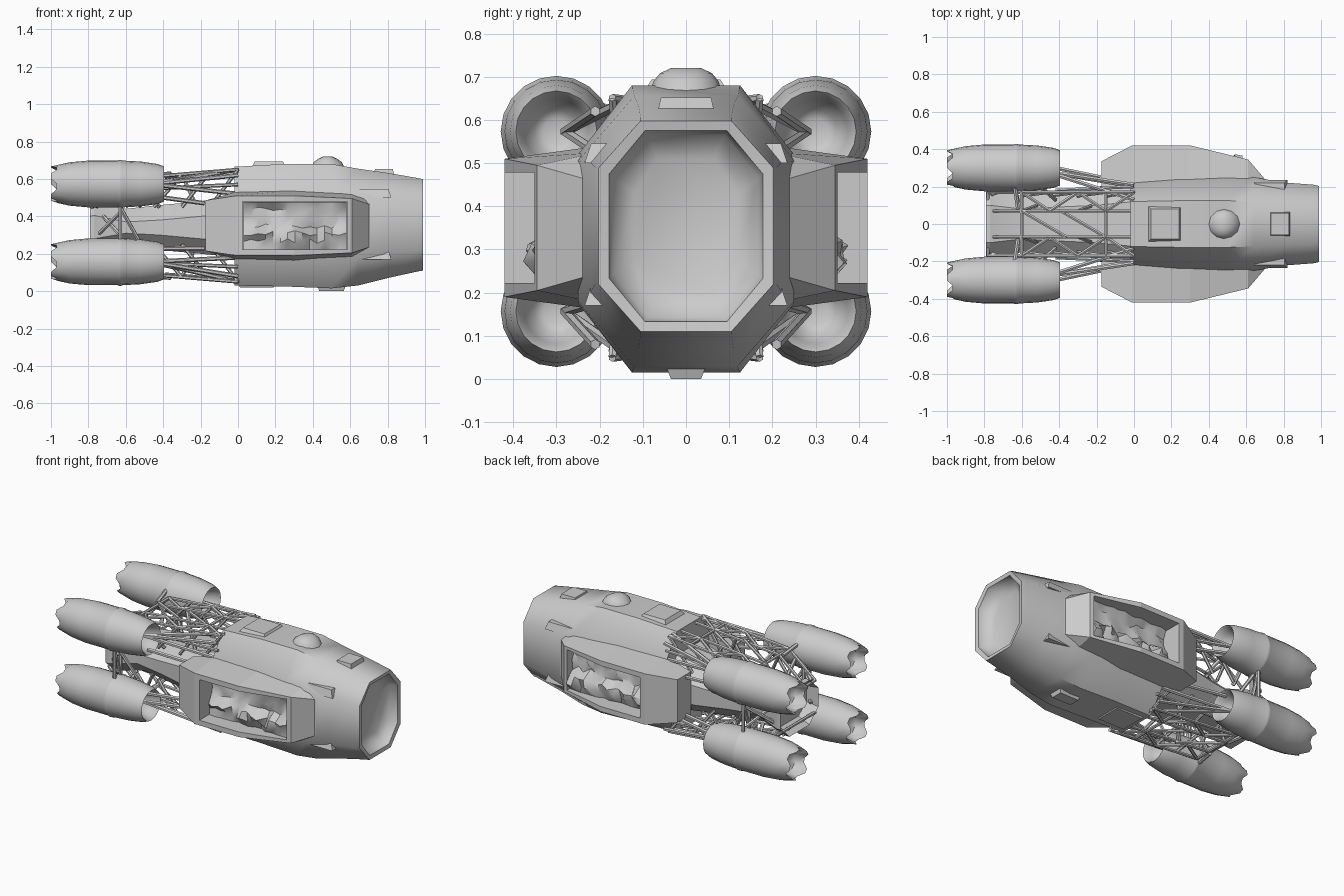
import bpy, bmesh, random
from math import sin, cos, pi, radians
from mathutils import Vector

if "Cube" in bpy.data.objects:
    bpy.data.objects.remove(bpy.data.objects["Cube"])

random.seed(4)


def finish(bm, name, angle=None):
    bmesh.ops.recalc_face_normals(bm, faces=bm.faces[:])
    me = bpy.data.meshes.new(name)
    bm.to_mesh(me)
    bm.free()
    ob = bpy.data.objects.new(name, me)
    bpy.context.collection.objects.link(ob)
    if angle:
        bpy.ops.object.select_all(action='DESELECT')
        ob.select_set(True)
        bpy.context.view_layer.objects.active = ob
        bpy.ops.object.shade_smooth_by_angle(angle=radians(angle))
    return ob


def loft(name, rings, angle=None):
    """Skin a list of equal-length rings and cap both ends."""
    bm = bmesh.new()
    vs = [[bm.verts.new(p) for p in r] for r in rings]
    n = len(vs[0])
    for a, b in zip(vs, vs[1:]):
        for i in range(n):
            bm.faces.new((a[i], a[(i + 1) % n], b[(i + 1) % n], b[i]))
    bm.faces.new(vs[0])
    bm.faces.new(vs[-1])
    return finish(bm, name, angle)


def octagon(x, w, t, z0, z1, c):
    return [(x, t, z1), (x, w, z1 - c), (x, w, z0 + c), (x, t, z0),
            (x, -t, z0), (x, -w, z0 + c), (x, -w, z1 - c), (x, -t, z1)]


def box(name, x0, x1, y0, y1, z0, z1, inset=0.0):
    """Box whose far z end (z1) is tapered by inset."""
    i = inset
    return loft(name, [[(x0, y0, z0), (x1, y0, z0), (x1, y1, z0), (x0, y1, z0)],
                       [(x0 + i, y0 + i, z1), (x1 - i, y0 + i, z1),
                        (x1 - i, y1 - i, z1), (x0 + i, y1 - i, z1)]])


def rods(name, pairs, r=0.009):
    bm = bmesh.new()
    for a, b in pairs:
        a, b = Vector(a), Vector(b)
        d = b - a
        m = d.to_track_quat('Z', 'Y').to_matrix().to_4x4()
        m.translation = (a + b) / 2
        bmesh.ops.create_cone(bm, cap_ends=True, segments=6, radius1=r, radius2=r,
                              depth=d.length, matrix=m)
    return finish(bm, name, 40)


# Main hull with a shallow hollow octagonal nose
loft("hull", [octagon(*s) for s in (
    (-0.02, .235, .12, .03, .665, .16), (0.25, .25, .125, .025, .68, .16),
    (0.5, .25, .125, .015, .68, .16), (0.64, .25, .12, .03, .655, .15),
    (0.80, .222, .11, .07, .632, .13), (0.96, .21, .105, .105, .605, .115),
    (0.99, .203, .105, .11, .598, .11), (0.985, .178, .095, .133, .575, .1),
    (0.94, .168, .09, .143, .565, .1), (0.91, .12, .065, .2, .51, .08))], 50)

# Roof and belly details
loft("roof_dome", [[(0.48 + rx * cos(a), ry * sin(a), z)
                    for a in [2 * pi * k / 12 for k in range(12)]]
                   for rx, ry, z in ((.09, .085, .66), (.075, .075, .69), (.05, .06, .708), (.025, .035, .72))], 60)
box("roof_panel", 0.07, 0.26, -.1, .1, .66, .693, .02)
box("nose_plate", 0.72, 0.84, -.07, .07, .60, .652, .012)
box("belly_keel", 0.42, 0.58, -.05, .05, .04, 0.0, .015)
box("belly_panel", 0.0, 0.2, -.09, .09, .04, .02, .01)

for s in (1, -1):
    side = "left" if s > 0 else "right"

    # Side pod: lofted fairing with a recessed equipment bay
    pod = loft(side + "_pod", [[(x, s * .2, z0 - f), (x, s * y, z0), (x, s * y, z1), (x, s * .2, z1 + f)]
               for x, y, z0, z1, f in ((-.175, .335, .215, .485, 0), (-.01, .42, .19, .51, .02),
                                       (.3, .42, .19, .51, .03), (.61, .345, .205, .495, .03),
                                       (.7, .24, .235, .465, .03), (.8, .215, .28, .42, .02))])
    cut = box("bay_cutter", .025, .585, *sorted((s * .275, s * .6)), .222, .478)
    cut.hide_render = True
    mod = pod.modifiers.new("bay", 'BOOLEAN')
    mod.object = cut
    mod.solver = 'EXACT'
    bpy.context.view_layer.objects.active = pod
    bpy.ops.object.modifier_apply(modifier="bay")
    bpy.data.objects.remove(cut)

    # Lumpy machinery surface lining the bay, bulging along the bottom
    bm = bmesh.new()
    nx, nz = 15, 7
    grid = [[bm.verts.new((.03 + .55 * i / (nx - 1),
                           s * (.285 + random.uniform(0, .025) + (random.uniform(.02, .075) if 0 < j < 3 else 0)
                                + (.025 if j == 0 or j == nz - 1 else 0)),
                           .224 + .252 * j / (nz - 1) + (random.uniform(-.015, .015) if 0 < j < nz - 1 else 0)))
             for j in range(nz)] for i in range(nx)]
    for i in range(nx - 1):
        for j in range(nz - 1):
            bm.faces.new((grid[i][j], grid[i + 1][j], grid[i + 1][j + 1], grid[i][j + 1]))
    finish(bm, side + "_bay_machinery", 40)
    # Cheek fairings beside the nose
    for z in (.17, .5):
        box(side + "_cheek_fairing", .63, .82, *sorted((s * .16, s * .235)), z, z + .045, .015)

# Engine core between the four thrusters
loft("engine_core", [octagon(*c) for c in (
    (-.72, .13, .07, .28, .44, .05), (-.72, .17, .09, .24, .46, .06), (-.79, .19, .1, .2, .48, .08),
    (-.77, .195, .1, .2, .485, .08), (-.6, .15, .08, .24, .44, .07),
    (-.42, .17, .09, .22, .46, .08), (-.2, .2, .1, .2, .48, .08), (0, .22, .12, .18, .52, .1))], 25)

# Four barrel thrusters with petal nozzles
N = 20
profile = [(-.5, .03), (-.49, .05), (-.44, .075), (-.405, .086), (-.395, .094), (-.43, .107), (-.52, .12),
           (-.615, .125), (-.625, .129), (-.635, .129), (-.645, .125), (-.8, .125), (-.9, .116), (-.96, .103),
           (-.985, .094), (-.975, .086), (-.92, .074), (-.9, .04)]
for sy in (1, -1):
    for sz in (1, -1):
        cy, cz = sy * .3, .365 + sz * .208
        tag = ("left" if sy > 0 else "right") + ("_upper" if sz > 0 else "_lower")
        rings = []
        for i, (x, r) in enumerate(profile):
            jag = .015 if i in (14, 15) else 0
            rings.append([(x + jag * (1 if (k // 2) % 2 else -1),
                           cy + r * cos(2 * pi * k / N), cz + r * sin(2 * pi * k / N)) for k in range(N)])
        loft(tag + "_thruster", rings, 45)

        # Struts from hull and core to this thruster
        Z = lambda h: .35 + sz * h
        p = []
        for y, h in ((.2, .17), (.21, .27), (.13, .3)):
            p.append(((0, sy * y, Z(h)), (-.47, cy - sy * .02, cz)))
        p += [((-.18, sy * .25, Z(.12)), (-.42, cy, cz - sz * .07)),
              ((-.64, cy - sy * .1, cz), (-.62, sy * .12, Z(.1))),
              ((-.64, cy - sy * .1, cz), (-.76, sy * .16, Z(.1))),
              ((-.5, cy - sy * .1, cz), (-.42, sy * .13, Z(.1))),
              ((-.64, cy - sy * .08, cz + sz * .06), (-.62, sy * .08, Z(.25)))]
        rods(tag + "_thruster_struts", p, .012)

        # Longerons and zigzag lattice above and below the core
        q = []
        xs = [0, -.15, -.3, -.45, -.6]
        for y in (.07, .17):
            q.append(((0, sy * y, Z(.3)), (-.6, sy * y, Z(.25))))
            q.append(((-.6, sy * y, Z(.25)), (-.78, sy * y, Z(.1))))
        q.append(((0, sy * .2, Z(.22)), (-.42, sy * .18, Z(.2))))
        for i in range(4):
            h0, h1 = .3 - i * .0125, .2875 - i * .0125
            a, b = (.07, .17) if i % 2 else (.17, .07)
            q.append(((xs[i], sy * a, Z(h0)), (xs[i + 1], sy * b, Z(h1))))
            q.append(((xs[i], sy * .17, Z(h0)), (xs[i + 1], sy * .15, Z(.1))))
            if i % 2:
                q.append(((xs[i + 1], sy * .07, Z(h1)), (xs[i + 1] + .08, sy * .1, Z(.1))))
        rods(tag + "_lattice", q, .01)

    # Vertical brace between upper and lower thrusters
    name = "left" if sy > 0 else "right"
    rods(name + "_thruster_brace",
         [((-.63, sy * y, .25), (-.63, sy * y, .48)) for y in (.27, .33)] +
         [((-.63, sy * .29, .45), (-.53, sy * .24, .27)), ((-.63, sy * .3, .3), (-.72, sy * .17, .4)),
          ((-.63, sy * .3, .42), (-.75, sy * .17, .3)), ((-.63, sy * .27, .28), (-.63, sy * .33, .45))], .011)

# Cross ties joining both lattice halves
ties = []
for sz in (1, -1):
    for x, h in ((-.15, .287), (-.6, .25), (-.78, .1)):
        ties.append(((x, -.17, .35 + sz * h), (x, .17, .35 + sz * h)))
    for x in (-.15, -.36):
        ties.append(((x, -.07, .35 + sz * .28), (x - .24, .07, .35 + sz * .26)))
rods("lattice_cross_ties", ties, .01)
